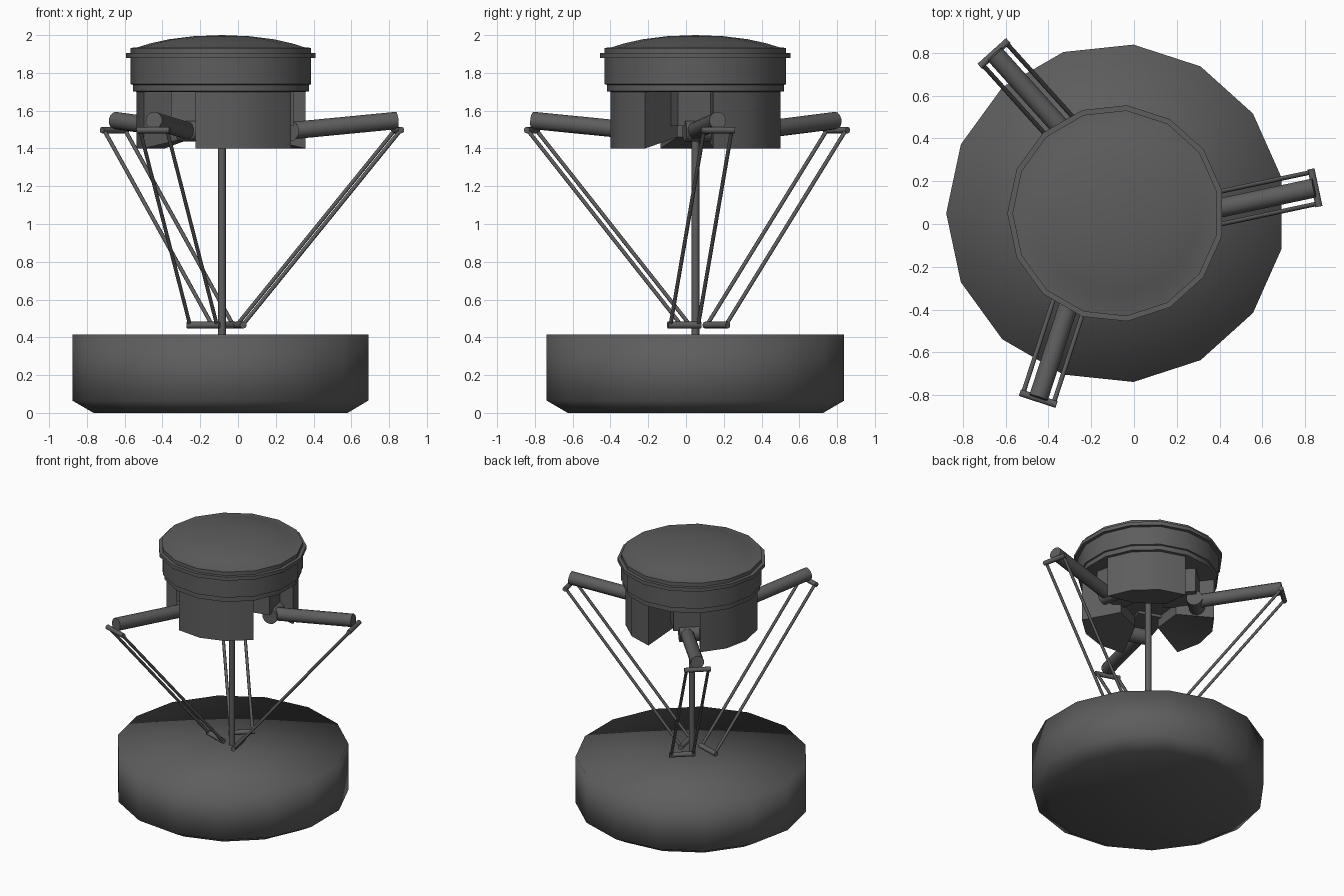
import bpy, bmesh, math
from mathutils import Vector, Matrix

if "Cube" in bpy.data.objects:
    bpy.data.objects.remove(bpy.data.objects["Cube"])

CX, CY = -0.085, 0.05          # main axis of the machine
SIDES = 15
ARM_ANGLES = [12, 132, 252]
OFFSET = -0.077                # sideways shift of each arm

grey = bpy.data.materials.new("dark grey")
grey.diffuse_color = (0.11, 0.11, 0.11, 1)
grey.use_nodes = True
grey.node_tree.nodes["Principled BSDF"].inputs["Base Color"].default_value = grey.diffuse_color


def finish(name, bm, smooth=30):
    """Turn a bmesh into an object with the shared material."""
    bmesh.ops.recalc_face_normals(bm, faces=bm.faces)
    me = bpy.data.meshes.new(name)
    bm.to_mesh(me)
    bm.free()
    me.materials.append(grey)
    ob = bpy.data.objects.new(name, me)
    bpy.context.collection.objects.link(ob)
    if smooth:
        bpy.ops.object.select_all(action='DESELECT')
        ob.select_set(True)
        bpy.context.view_layer.objects.active = ob
        bpy.ops.object.shade_smooth_by_angle(angle=math.radians(smooth))
    return ob


def polar(r, deg, z):
    a = math.radians(deg)
    return Vector((CX + r * math.cos(a), CY + r * math.sin(a), z))


def lathe(name, profile, smooth):
    """Revolve (radius, z) points around the main axis."""
    bm = bmesh.new()
    rings = []
    for r, z in profile:
        if r == 0:
            rings.append([bm.verts.new((CX, CY, z))] * SIDES)
        else:
            rings.append([bm.verts.new(polar(r, 180 + i * 360 / SIDES, z)) for i in range(SIDES)])
    for a, b in zip(rings, rings[1:]):
        for i in range(SIDES):
            j = (i + 1) % SIDES
            quad = []
            for v in (a[i], a[j], b[j], b[i]):
                if v not in quad:
                    quad.append(v)
            bm.faces.new(quad)
    return finish(name, bm, smooth)


def tube(name, p, q, r, sides=10):
    """Capped cylinder between two points."""
    p, q = Vector(p), Vector(q)
    d = q - p
    m = Matrix.Translation((p + q) / 2) @ d.to_track_quat('Z', 'Y').to_matrix().to_4x4()
    bm = bmesh.new()
    bmesh.ops.create_cone(bm, cap_ends=True, segments=sides, radius1=r, radius2=r,
                          depth=d.length, matrix=m)
    return finish(name, bm, 50)


def local(deg):
    return Matrix.Translation((CX, CY, 0)) @ Matrix.Rotation(math.radians(deg), 4, 'Z')


def box(name, lo, hi, frame):
    lo, hi = Vector(lo), Vector(hi)
    m = frame @ Matrix.Translation((lo + hi) / 2) @ Matrix.Diagonal((*(hi - lo), 1))
    bm = bmesh.new()
    bmesh.ops.create_cube(bm, size=1, matrix=m)
    return finish(name, bm, 0)


# Working drum at the bottom
lathe("work_drum", [(0, 0.415), (0.792, 0.415), (0.792, 0.065), (0.68, 0), (0, 0)], 180)

# Domed head with flange and stepped collar
lathe("head_cover", [(0, 2.0), (0.15, 1.994), (0.28, 1.978), (0.38, 1.956), (0.445, 1.936),
                     (0.483, 1.932), (0.483, 1.905), (0.507, 1.905), (0.507, 1.878),
                     (0.483, 1.878), (0.483, 1.74), (0.472, 1.737), (0.472, 1.703),
                     (0.453, 1.70), (0, 1.70)], 30)
lathe("head_core", [(0, 1.705), (0.2, 1.705), (0.2, 1.54), (0, 1.54)], 30)

# Housing lobes between the arm openings
for n, a0 in enumerate(ARM_ANGLES):
    bm = bmesh.new()
    outer = [a0 + 24 * k for k in range(4)]
    inner = [a0 + 6, a0 + 78]
    top = [bm.verts.new(polar(0.453, a, 1.703)) for a in outer]
    bot = [bm.verts.new(polar(0.453, a, 1.40)) for a in outer]
    it = [bm.verts.new(polar(0.19, a, 1.703)) for a in inner]
    ib = [bm.verts.new(polar(0.19, a, 1.46)) for a in inner]
    for i in range(3):
        bm.faces.new((top[i], top[i + 1], bot[i + 1], bot[i]))
    for o, i in ((top, it), (bot, ib)):
        bm.faces.new((o[0], o[1], i[0]))
        bm.faces.new((o[1], o[2], i[1], i[0]))
        bm.faces.new((o[2], o[3], i[1]))
    bm.faces.new((top[0], bot[0], ib[0], it[0]))
    bm.faces.new((top[3], bot[3], ib[1], it[1]))
    bm.faces.new((it[0], it[1], ib[1], ib[0]))
    finish(f"housing_lobe_{n + 1}", bm, 30)

# Central drive shaft
tube("centre_shaft", (CX, CY, 0.405), (CX, CY, 1.56), 0.021, 12)

# Three arms with gearbox, pivot, brackets and paired rods
for n, ang in enumerate(ARM_ANGLES):
    F = local(ang)
    k = n + 1

    def P(x, y, z):
        return F @ Vector((x, y, z))

    box(f"gearbox_{k}", (0.1, -0.17, 1.52), (0.35, 0.03, 1.702), F)
    tube(f"shoulder_pivot_{k}", P(0.335, -0.13, 1.492), P(0.335, 0.02, 1.492), 0.056, 14)
    tube(f"upper_arm_{k}", P(0.335, OFFSET, 1.492), P(0.93, OFFSET, 1.548), 0.046, 14)
    tube(f"elbow_bar_{k}", P(0.935, OFFSET - 0.09, 1.497), P(0.935, OFFSET + 0.09, 1.497), 0.017)
    tube(f"wrist_bar_{k}", P(0.08, OFFSET - 0.09, 0.465), P(0.08, OFFSET + 0.09, 0.465), 0.018)
    for side in (-1, 1):
        y = OFFSET + side * 0.075
        tube(f"rod_{k}_{'left' if side < 0 else 'right'}",
             P(0.935, y, 1.497), P(0.08, y, 0.465), 0.0105, 8)
